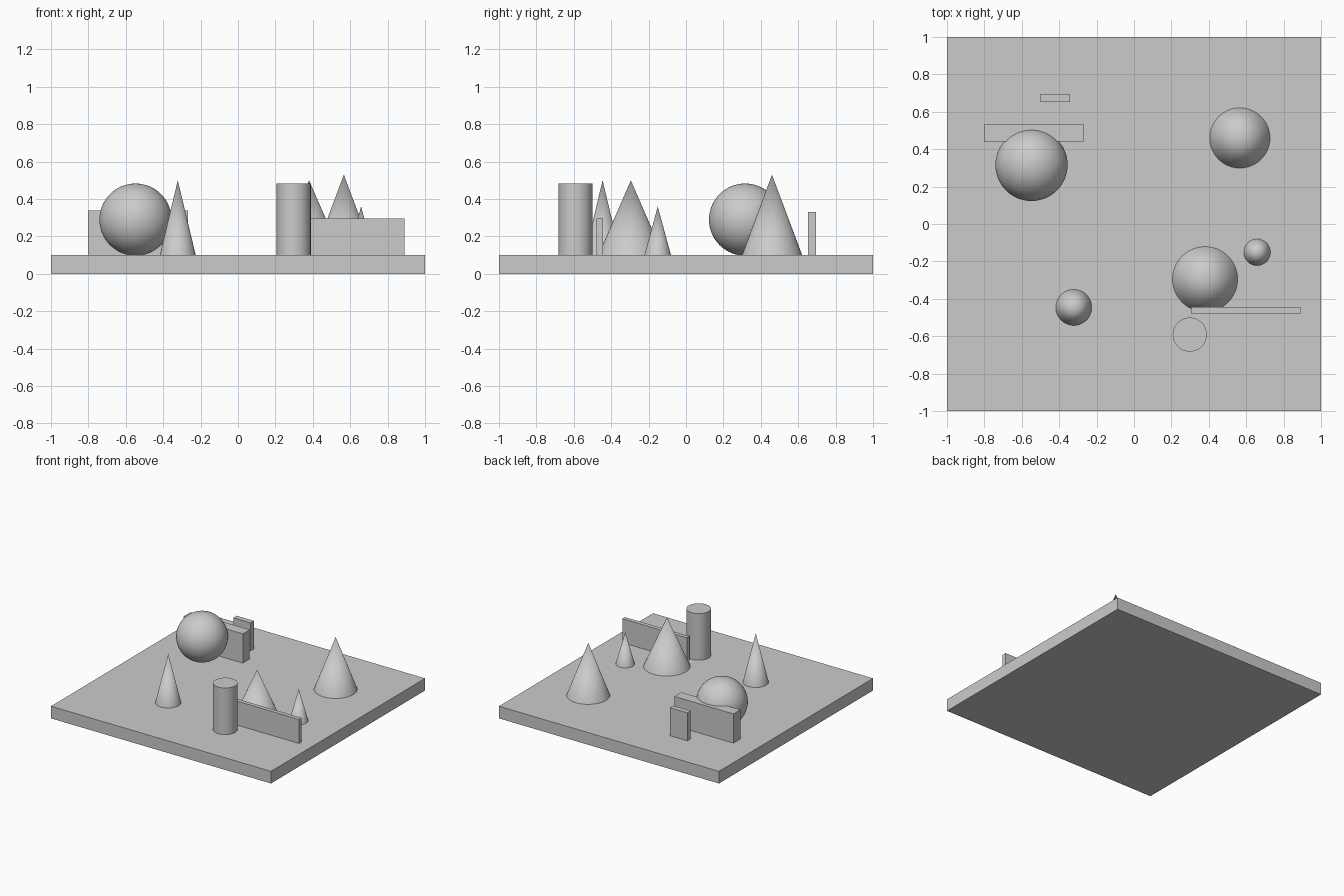
import bpy
import math

cube = bpy.data.objects.get("Cube")
if cube:
    bpy.data.objects.remove(cube, do_unlink=True)

# One plain grey for everything
grey = bpy.data.materials.new("light_grey")
grey.use_nodes = True
colour = (0.6, 0.6, 0.6, 1)
grey.diffuse_color = colour
grey.node_tree.nodes["Principled BSDF"].inputs["Base Color"].default_value = colour

GROUND = 0.10  # height of the slab's upper face


def finish(name, smooth=False):
    obj = bpy.context.object
    obj.name = name
    obj.data.materials.append(grey)
    if smooth:
        bpy.ops.object.shade_smooth_by_angle(angle=math.radians(35))
    return obj


def block(name, x, y, z):
    """Box from (low, high) ranges on each axis."""
    ranges = (x, y, z)
    bpy.ops.mesh.primitive_cube_add(size=1, location=[(a + b) / 2 for a, b in ranges])
    bpy.context.object.scale = [b - a for a, b in ranges]
    bpy.ops.object.transform_apply(location=False, rotation=False, scale=True)
    finish(name)


def spire(name, x, y, radius, top, tip=0):
    """Cone, or cylinder when tip equals radius, standing on the slab."""
    bpy.ops.mesh.primitive_cone_add(vertices=64, radius1=radius, radius2=tip,
                                    depth=top - GROUND,
                                    location=(x, y, (top + GROUND) / 2))
    finish(name, smooth=True)


# Ground slab
block("ground_slab", (-1, 1), (-1, 1), (0, GROUND))

# Upright walls
block("back_wall", (-0.803, -0.266), (0.442, 0.531), (GROUND, 0.34))
block("small_back_wall", (-0.499, -0.341), (0.652, 0.695), (GROUND, 0.33))
block("front_wall", (0.304, 0.89), (-0.478, -0.444), (GROUND, 0.297))

# Cones
spire("back_cone", 0.566, 0.46, 0.161, 0.53)
spire("wide_cone", 0.38, -0.295, 0.174, 0.5)
spire("small_cone", 0.658, -0.151, 0.071, 0.36)
spire("slim_cone", -0.322, -0.446, 0.096, 0.5)

# Pillar
spire("pillar", 0.298, -0.591, 0.091, 0.483, tip=0.091)

# Ball
bpy.ops.mesh.primitive_uv_sphere_add(segments=64, ring_count=32, radius=0.193,
                                     location=(-0.548, 0.316, 0.29))
finish("ball", smooth=True)
